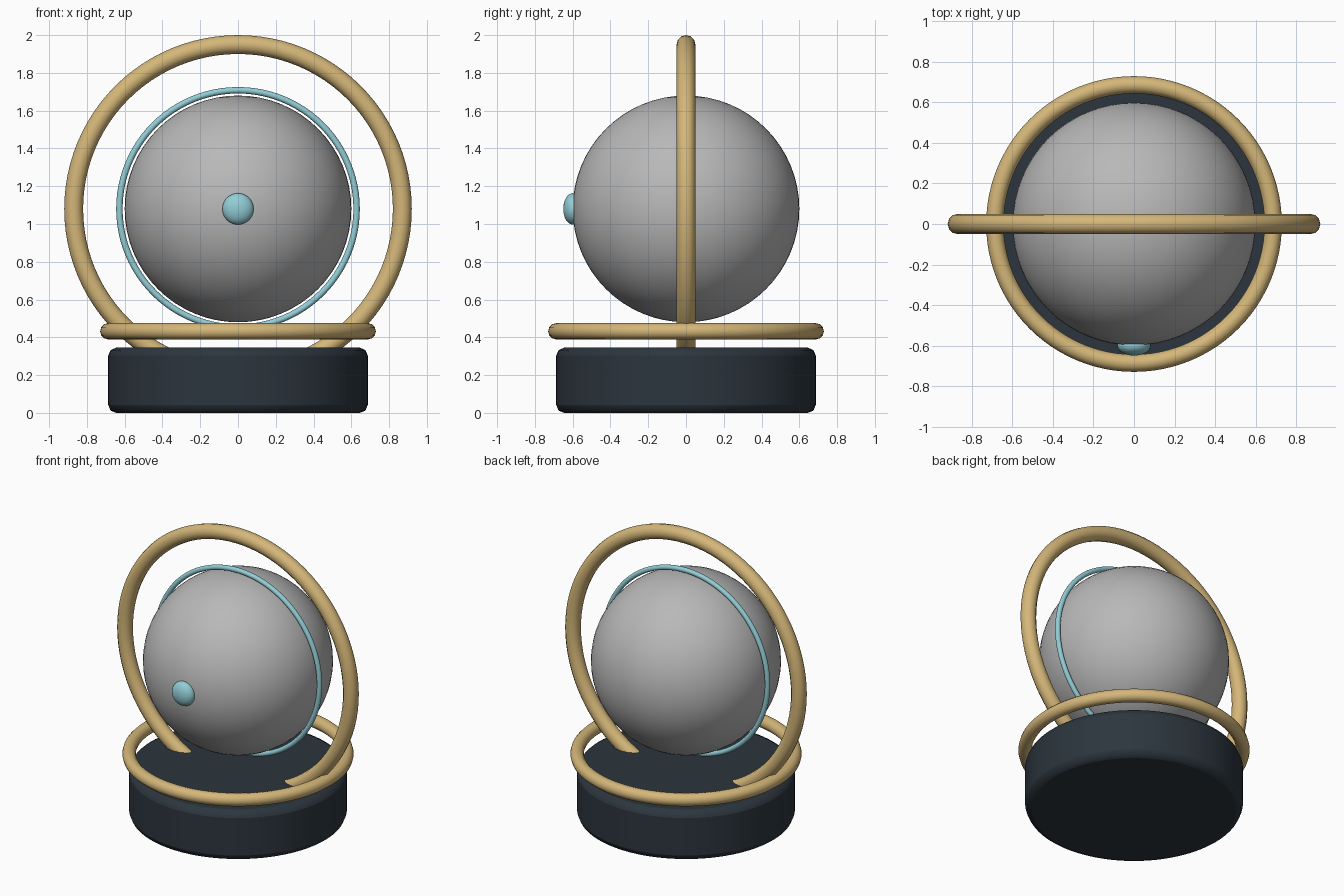
import bpy
import math

if "Cube" in bpy.data.objects:
    bpy.data.objects.remove(bpy.data.objects["Cube"])


def material(name, color):
    m = bpy.data.materials.new(name)
    m.diffuse_color = (*color, 1.0)
    m.use_nodes = True
    m.node_tree.nodes["Principled BSDF"].inputs["Base Color"].default_value = m.diffuse_color
    return m


gold = material("gold", (0.66, 0.47, 0.19))
navy = material("dark slate", (0.025, 0.036, 0.048))
grey = material("grey", (0.48, 0.48, 0.48))
aqua = material("pale aqua", (0.29, 0.61, 0.67))


def finish(name, mat, angle=40):
    ob = bpy.context.object
    ob.name = name
    ob.data.materials.append(mat)
    bpy.ops.object.shade_smooth_by_angle(angle=math.radians(angle))
    return ob


def ring(name, mat, z, major, minor, upright=False):
    bpy.ops.mesh.primitive_torus_add(
        location=(0, 0, z), rotation=(math.pi / 2 if upright else 0, 0, 0),
        major_radius=major, minor_radius=minor,
        major_segments=96, minor_segments=12)
    return finish(name, mat)


def ball(name, mat, location, radius, scale=(1, 1, 1), segments=64):
    bpy.ops.mesh.primitive_uv_sphere_add(
        segments=segments, ring_count=segments // 2,
        radius=radius, location=location)
    bpy.context.object.scale = scale
    return finish(name, mat)


# Round plinth with softened rims
bpy.ops.mesh.primitive_cylinder_add(
    vertices=96, radius=0.687, depth=0.345, location=(0, 0, 0.1725))
base = bpy.context.object
bevel = base.modifiers.new("rim bevel", "BEVEL")
bevel.width = 0.042
bevel.segments = 2
bevel.limit_method = "ANGLE"
bevel.angle_limit = math.radians(40)
finish("base", navy)

# Globe with its slim band and front button
CENTRE = 1.08
ball("globe", grey, (0, 0, CENTRE), 0.6)
ring("globe_band", aqua, CENTRE, 0.628, 0.017, upright=True)
ball("front_button", aqua, (0, -0.6, CENTRE), 0.083, (1, 0.6, 1), 32)

# Large upright hoop sunk into the base, and the level hoop above the base
ring("upright_hoop", gold, CENTRE, 0.87, 0.05, upright=True)
ring("level_hoop", gold, 0.432, 0.687, 0.043)
